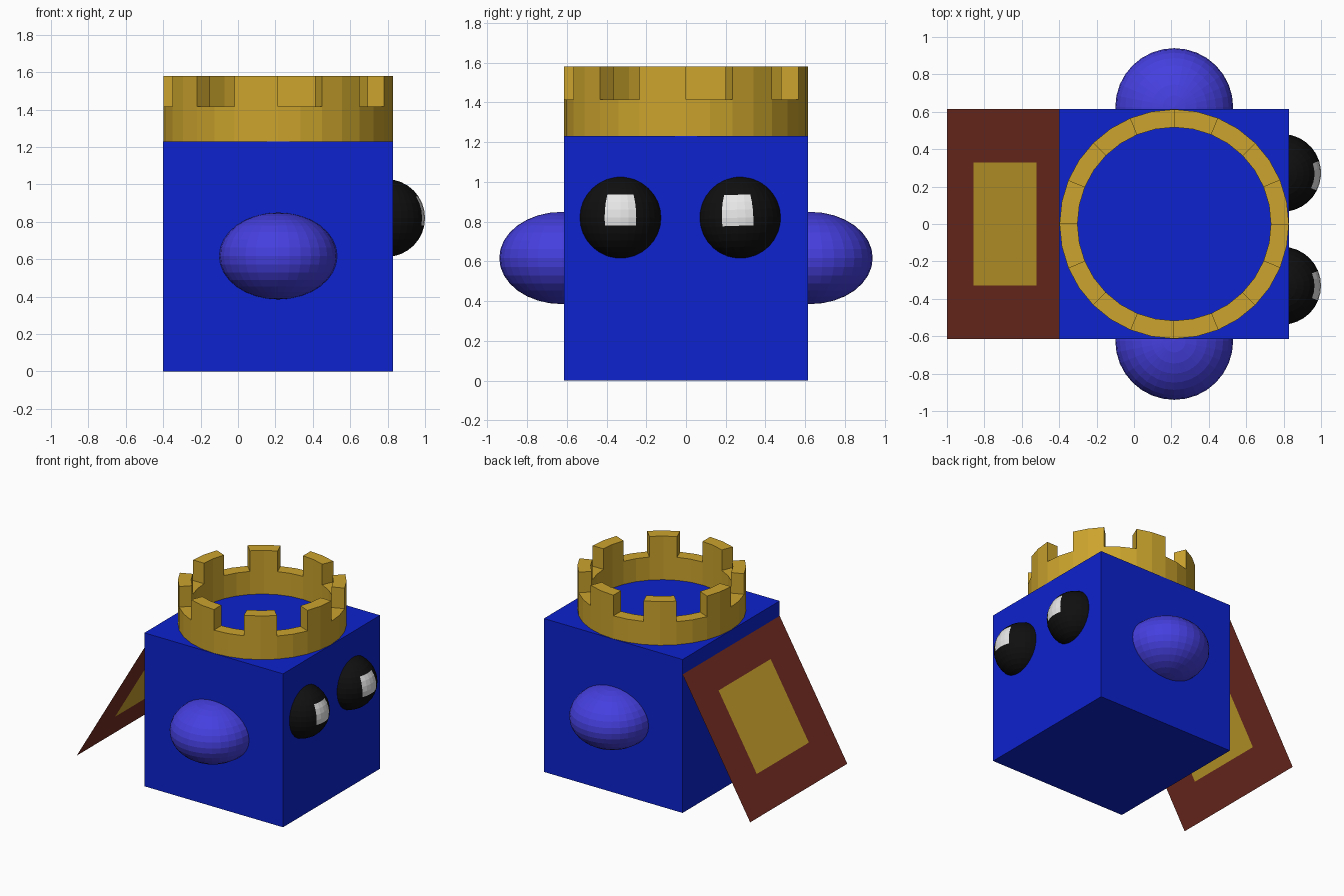
import bpy, bmesh, math
from mathutils import Matrix, Vector

if "Cube" in bpy.data.objects:
    bpy.data.objects.remove(bpy.data.objects["Cube"])


def material(name, rgb):
    m = bpy.data.materials.new(name)
    m.diffuse_color = (*rgb, 1)
    m.use_nodes = True
    m.node_tree.nodes["Principled BSDF"].inputs["Base Color"].default_value = m.diffuse_color
    return m


BLUE = material("body blue", (0.004, 0.016, 0.62))
VIOLET = material("light blue", (0.06, 0.05, 0.74))
GOLD = material("gold", (0.60, 0.37, 0.026))
BROWN = material("red brown", (0.18, 0.026, 0.016))
BLACK = material("eye black", (0.005, 0.005, 0.005))
WHITE = material("eye white", (0.82, 0.82, 0.82))

CX = 0.215      # body centre in x
H = 0.615       # half the body width


def finish(name, bm, *mats):
    me = bpy.data.meshes.new(name)
    bm.to_mesh(me)
    bm.free()
    for m in mats:
        me.materials.append(m)
    ob = bpy.data.objects.new(name, me)
    bpy.context.collection.objects.link(ob)
    return ob


# Body block
bm = bmesh.new()
bmesh.ops.create_cube(bm, size=2 * H, matrix=Matrix.Translation((CX, 0, H)))
finish("body", bm, BLUE)

# Side bumps
for name, s in (("left_bump", 1), ("right_bump", -1)):
    bm = bmesh.new()
    bmesh.ops.create_uvsphere(bm, u_segments=32, v_segments=16, radius=1)
    bmesh.ops.scale(bm, vec=(0.315, 0.315, 0.232), verts=bm.verts)
    bmesh.ops.translate(bm, vec=(CX, s * 0.625, 0.617), verts=bm.verts)
    finish(name, bm, VIOLET)

# Eyes with a white glint cut from the sphere's own faces
for name, y, turn, roll in (("right_eye", -0.33, 0, 0), ("left_eye", 0.273, -4, 2)):
    bm = bmesh.new()
    bmesh.ops.create_uvsphere(bm, u_segments=32, v_segments=16, radius=0.208)
    for f in bm.faces:
        c = f.calc_center_median()
        az = math.degrees(math.atan2(c.y, c.x))
        el = math.degrees(math.asin(c.z / c.length))
        if abs(az) < 22.5 and -11.25 < el < 33.75:
            f.material_index = 1
    bm.transform(Matrix.Translation((0.792, y, 0.82))
                 @ Matrix.Rotation(math.radians(roll), 4, 'X')
                 @ Matrix.Rotation(math.radians(turn), 4, 'Z'))
    finish(name, bm, BLACK, WHITE)

# Crown: ring with every second sixteenth raised into a battlement
N, R_OUT, R_IN = 32, 0.613, 0.517
Z0, Z1, Z2 = 1.23, 1.415, 1.58
bm = bmesh.new()


def point(i, r, z):
    a = 2 * math.pi * i / N
    return Vector((CX + r * math.cos(a), r * math.sin(a), z))


def quad(*pts):
    bm.faces.new([bm.verts.new(p) for p in pts])


def raised(i):
    return (i % N) // 2 % 2 == 1


for i in range(N):
    j = i + 1
    levels = [Z0, Z1] + ([Z2] if raised(i) else [])
    for a, b in zip(levels, levels[1:]):
        quad(point(i, R_OUT, a), point(j, R_OUT, a), point(j, R_OUT, b), point(i, R_OUT, b))
        quad(point(j, R_IN, a), point(i, R_IN, a), point(i, R_IN, b), point(j, R_IN, b))
    t = levels[-1]
    quad(point(i, R_OUT, t), point(j, R_OUT, t), point(j, R_IN, t), point(i, R_IN, t))
    quad(point(i, R_IN, Z0), point(j, R_IN, Z0), point(j, R_OUT, Z0), point(i, R_OUT, Z0))
    if raised(i) != raised(j):      # battlement end wall
        quad(point(j, R_OUT, Z1), point(j, R_IN, Z1), point(j, R_IN, Z2), point(j, R_OUT, Z2))
bmesh.ops.remove_doubles(bm, verts=bm.verts, dist=1e-5)
bmesh.ops.recalc_face_normals(bm, faces=bm.faces)
finish("crown", bm, GOLD)

# Sloping back cape: thin sheet with a gold centre panel
bm = bmesh.new()
top, low = Vector((-0.40, 0, 1.11)), Vector((-1.0, 0, 0.085))
grid = [[bm.verts.new(low.lerp(top, t) + Vector((0, y, 0))) for y in (-H, -0.33, 0.33, H)]
        for t in (0, 0.235, 0.80, 1)]
for i in range(3):
    for j in range(3):
        f = bm.faces.new((grid[i][j], grid[i + 1][j], grid[i + 1][j + 1], grid[i][j + 1]))
        f.material_index = int(i == 1 and j == 1)
        f.normal_update()
        if f.normal.x > 0:
            f.normal_flip()
finish("cape", bm, BROWN, GOLD)
